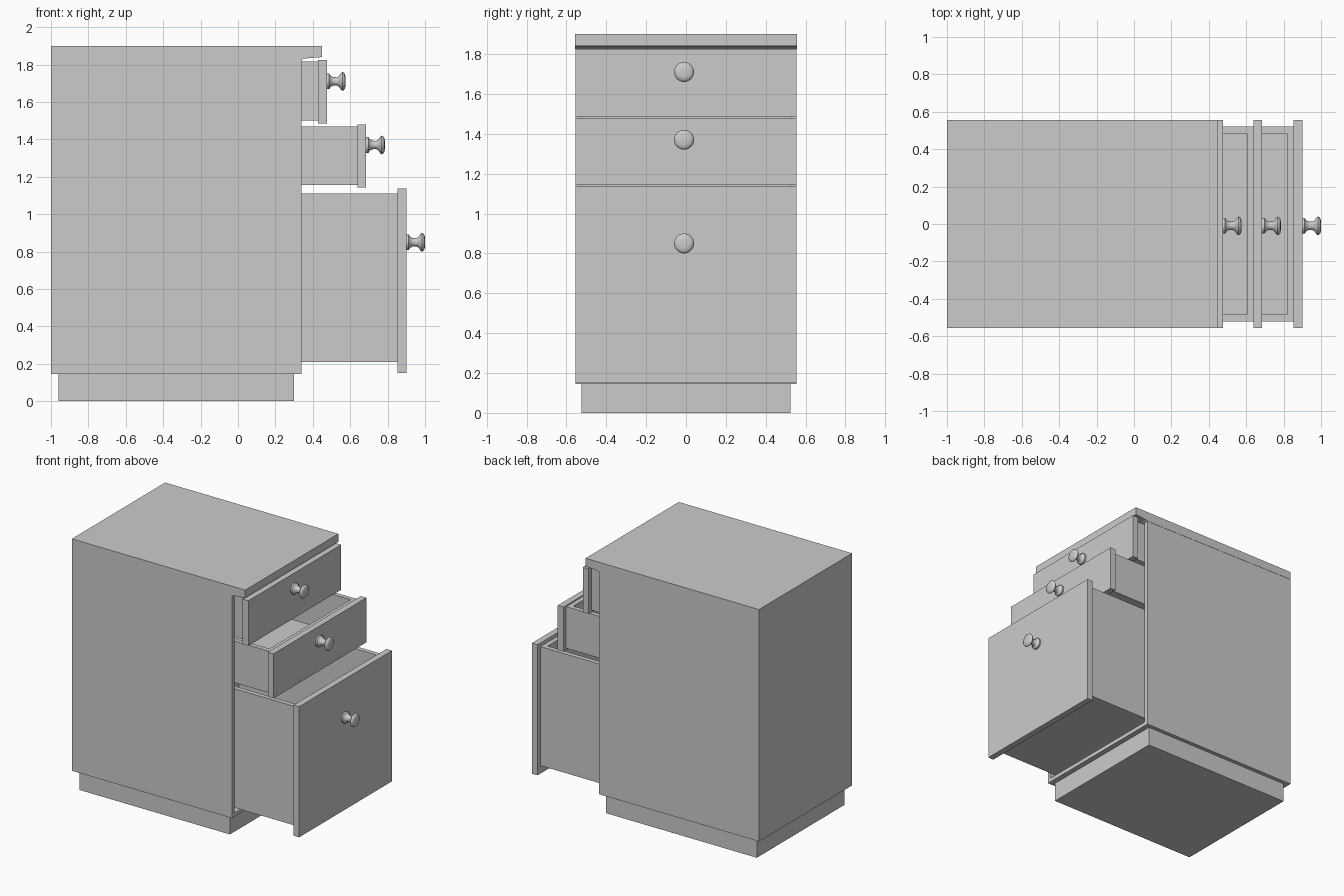
import bpy
import math

if "Cube" in bpy.data.objects:
    bpy.data.objects.remove(bpy.data.objects["Cube"])

grey = bpy.data.materials.new("plain grey")
grey.diffuse_color = (0.6, 0.6, 0.6, 1)
grey.use_nodes = True
grey.node_tree.nodes["Principled BSDF"].inputs["Base Color"].default_value = grey.diffuse_color


def mesh_object(name, verts, faces):
    me = bpy.data.meshes.new(name)
    me.from_pydata(verts, [], faces)
    me.materials.append(grey)
    ob = bpy.data.objects.new(name, me)
    bpy.context.collection.objects.link(ob)
    return ob


def box(name, x0, x1, y0, y1, z0, z1):
    verts = [(x, y, z) for x in (x0, x1) for y in (y0, y1) for z in (z0, z1)]
    faces = [(0, 1, 3, 2), (4, 6, 7, 5), (0, 4, 5, 1),
             (2, 3, 7, 6), (0, 2, 6, 4), (1, 5, 7, 3)]
    return mesh_object(name, verts, faces)


def prism(name, profile, y0, y1):
    # x-z profile (clockwise seen from the front is fine) extruded along y
    n = len(profile)
    verts = [(x, y, z) for y in (y0, y1) for x, z in profile]
    faces = [tuple(range(n)), tuple(range(2 * n - 1, n - 1, -1))]
    faces += [(i, i + n, (i + 1) % n + n, (i + 1) % n) for i in range(n)]
    return mesh_object(name, verts, faces)


def knob(name, x, y, z, sides=32):
    # turned profile: distance from the drawer front, radius
    prof = [(0, .042), (.012, .042), (.02, .031), (.032, .023), (.055, .022),
            (.066, .03), (.075, .044), (.083, .05), (.09, .048), (.097, .038),
            (.1, .022)]
    verts = [(x + d, y + r * math.cos(a), z + r * math.sin(a))
             for d, r in prof
             for a in (2 * math.pi * i / sides for i in range(sides))]
    faces = [tuple(range(sides - 1, -1, -1)),
             tuple(range((len(prof) - 1) * sides, len(prof) * sides))]
    for k in range(len(prof) - 1):
        for i in range(sides):
            j = (i + 1) % sides
            faces.append((k * sides + i, k * sides + j,
                          (k + 1) * sides + j, (k + 1) * sides + i))
    ob = mesh_object(name, verts, faces)
    bpy.context.view_layer.objects.active = ob
    ob.select_set(True)
    bpy.ops.object.shade_smooth_by_angle(angle=math.radians(40))
    ob.select_set(False)


# cabinet shell, open towards +x
W, T, FRONT = 0.555, 0.03, 0.34
box("plinth", -0.96, 0.30, -0.525, 0.525, 0, 0.145)
box("cabinet_floor", -1, FRONT, -W, W, 0.145, 0.175)
box("cabinet_back", -1, -1 + T, -W, W, 0.175, 1.84)
for side, s in (("left", -1), ("right", 1)):
    y0, y1 = sorted((s * W, s * (W - T)))
    box("cabinet_side_" + side, -1 + T, FRONT, y0, y1, 0.175, 1.84)

# worktop with a thin lip over the drawers
prism("worktop", [(-1, 1.84), (FRONT, 1.825), (0.355, 1.832), (0.45, 1.84),
                  (0.45, 1.9), (-1, 1.9)], -0.557, 0.557)

# drawers: name, panel x, panel z range, box z range, knob height
BW, BT, LENGTH, PANEL = 0.52, 0.035, 1.22, 0.047
for name, x, pz0, pz1, bz0, bz1, kz in (
        ("top", 0.428, 1.485, 1.825, 1.50, 1.815, 1.71),
        ("middle", 0.638, 1.143, 1.48, 1.155, 1.47, 1.37),
        ("bottom", 0.853, 0.15, 1.138, 0.21, 1.11, 0.85)):
    back = x - LENGTH
    box(name + "_drawer_front", x, x + PANEL, -W, W, pz0, pz1)
    box(name + "_drawer_floor", back, x, -BW, BW, bz0, bz0 + BT)
    box(name + "_drawer_side_left", back, x, -BW, -BW + BT, bz0 + BT, bz1)
    box(name + "_drawer_side_right", back, x, BW - BT, BW, bz0 + BT, bz1)
    box(name + "_drawer_back", back, back + BT, -BW + BT, BW - BT, bz0 + BT, bz1)
    box(name + "_drawer_inner_front", x - BT, x, -BW + BT, BW - BT, bz0 + BT, bz1)
    knob(name + "_knob", x + PANEL, -0.01, kz)
